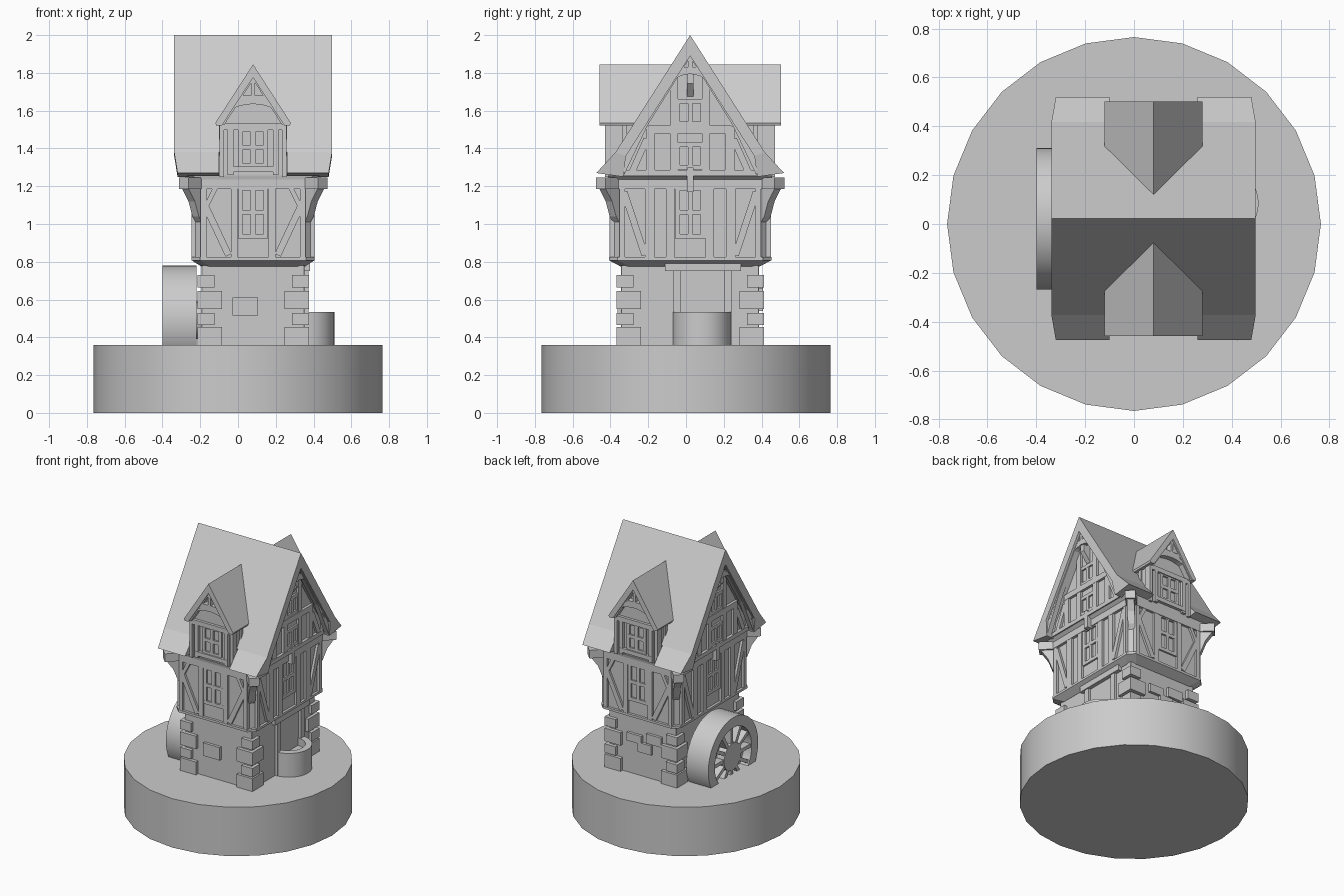
import bpy, bmesh, math
from mathutils import Matrix, Vector

if "Cube" in bpy.data.objects:
    bpy.data.objects.remove(bpy.data.objects["Cube"])

GREY = (0.6, 0.6, 0.6, 1)
mat = bpy.data.materials.new("plain grey")
mat.use_nodes = True
mat.diffuse_color = GREY
mat.node_tree.nodes["Principled BSDF"].inputs["Base Color"].default_value = GREY

CX, CY = 0.08, 0.022          # house centre
LONG, GABLE = ("front", "back"), ("right", "left")


def finish(name, bm, smooth=False):
    bmesh.ops.recalc_face_normals(bm, faces=bm.faces)
    me = bpy.data.meshes.new(name)
    bm.to_mesh(me)
    bm.free()
    me.materials.append(mat)
    ob = bpy.data.objects.new(name, me)
    bpy.context.collection.objects.link(ob)
    if smooth:
        bpy.ops.object.select_all(action='DESELECT')
        ob.select_set(True)
        bpy.context.view_layer.objects.active = ob
        bpy.ops.object.shade_smooth_by_angle(angle=math.radians(35))
    return ob


def place(face, u, z, out):
    """Point on a house side: u across, z up, out from the house centre."""
    x, y = {"front": (u, -out), "back": (-u, out),
            "right": (out, u), "left": (-out, -u)}[face]
    return (CX + x, CY + y, z)


def prism(bm, face, pts, out0, out1):
    a = [bm.verts.new(place(face, u, z, out0)) for u, z in pts]
    b = [bm.verts.new(place(face, u, z, out1)) for u, z in pts]
    n = len(pts)
    bm.faces.new(a)
    bm.faces.new(b)
    for i in range(n):
        bm.faces.new((a[i], a[(i + 1) % n], b[(i + 1) % n], b[i]))
    return a, b


def rect(bm, face, u0, u1, z0, z1, out0, out1):
    return prism(bm, face, [(u0, z0), (u1, z0), (u1, z1), (u0, z1)], out0, out1)


def bar(bm, face, p, q, w, out0, out1):
    p, q = Vector(p), Vector(q)
    s = (q - p).normalized().orthogonal() * w / 2
    prism(bm, face, [p - s, q - s, q + s, p + s], out0, out1)


def mirrored(bm, face, bars, out0, out1):
    for p, q, w in bars:
        for s in (1, -1):
            bar(bm, face, (s * p[0], p[1]), (s * q[0], q[1]), w, out0, out1)


def window(bm, face, z0, z1, rows, out):
    """Lattice of bars, two panes wide."""
    half, w = 0.08, 0.025
    for u in (-half + w / 2, 0, half - w / 2):
        bar(bm, face, (u, z0), (u, z1), w, out - 0.02, out + 0.012)
    for i in range(rows + 1):
        z = z0 + (z1 - z0) * i / rows
        bar(bm, face, (-half, z), (half, z), w, out - 0.02, out + 0.0125)


def arch(bm, face, inner, apex, slope, top, out0, out1):
    """Curved brace filling the space between an arch and the rafters."""
    for s in (1, -1):
        outer = [(u, min(top, apex - slope * u)) for u, z in inner]
        for i in range(len(inner) - 1):
            quad = [inner[i], inner[i + 1], outer[i + 1], outer[i]]
            prism(bm, face, [(s * u, z) for u, z in quad], out0, out1)


def storey(bm, z0, hx0, hy0, z1, hx1, hy1, c):
    rings = []
    for z, hx, hy in ((z0, hx0, hy0), (z1, hx1, hy1)):
        pts = [(hx, hy - c), (hx - c, hy), (c - hx, hy), (-hx, hy - c),
               (-hx, c - hy), (c - hx, -hy), (hx - c, -hy), (hx, c - hy)]
        rings.append([bm.verts.new((CX + x, CY + y, z)) for x, y in pts])
    a, b = rings
    bm.faces.new(a)
    bm.faces.new(b)
    for i in range(8):
        j = (i + 1) % 8
        bm.faces.new((a[i], a[j], b[j], b[i]))


def lathe(bm, profile, n, matrix):
    """Closed (radius, height) loop turned around an axis."""
    rings = []
    for i in range(n):
        t = 2 * math.pi * i / n
        rings.append([bm.verts.new(matrix @ Vector((r * math.cos(t), r * math.sin(t), h)))
                      for r, h in profile])
    m = len(profile)
    for i in range(n):
        a, b = rings[i], rings[(i + 1) % n]
        for k in range(m):
            bm.faces.new((a[k], a[(k + 1) % m], b[(k + 1) % m], b[k]))


def disc(bm, r, h0, h1, n, matrix):
    mid = matrix @ Matrix.Translation((0, 0, (h0 + h1) / 2))
    bmesh.ops.create_cone(bm, cap_ends=True, segments=n, radius1=r, radius2=r,
                          depth=h1 - h0, matrix=mid)


# Round base
bm = bmesh.new()
disc(bm, 0.765, 0, 0.36, 24, Matrix())
finish("round_base", bm, True)

# Stone ground floor and jettied timber storey
bm = bmesh.new()
storey(bm, 0.34, 0.272, 0.365, 0.78, 0.272, 0.365, 0.002)
finish("stone_walls", bm)
bm = bmesh.new()
storey(bm, 0.775, 0.275, 0.368, 0.808, 0.325, 0.43, 0.045)
storey(bm, 0.808, 0.325, 0.43, 0.825, 0.325, 0.43, 0.045)
storey(bm, 0.82, 0.307, 0.412, 1.245, 0.307, 0.412, 0.04)
storey(bm, 1.235, 0.325, 0.43, 1.257, 0.35, 0.435, 0.03)
finish("upper_storey", bm)

# Corner stones and loose wall stones
bm = bmesh.new()
for z0, z1, size in ((0.36, 0.455, 0.13), (0.465, 0.53, 0.09),
                     (0.55, 0.645, 0.13), (0.665, 0.73, 0.09)):
    for s in (1, -1):
        for face, hu, out in (("front", 0.295, 0.39), ("back", 0.295, 0.39)):
            a, b = sorted((s * hu, s * (hu - size)))
            rect(bm, face, a, b, z0, z1, out - size, out)
rect(bm, "front", -0.11, 0.025, 0.515, 0.61, 0.35, 0.385)
for u0, u1, z0, z1 in ((-0.12, 0.0, 0.6, 0.66), (-0.03, 0.08, 0.54, 0.61), (0.04, 0.16, 0.62, 0.69)):
    rect(bm, "back", u0, u1, z0, z1, 0.35, 0.385)
finish("wall_stones", bm)

# Doorway with trough on the right-hand wall
bm = bmesh.new()
rect(bm, "right", -0.132, 0.268, 0.75, 0.808, 0.25, 0.3)
for u in (-0.092, 0.178):
    rect(bm, "right", u, u + 0.04, 0.36, 0.75, 0.25, 0.292)
finish("doorway_frame", bm)
bm = bmesh.new()
m = Matrix.Translation((0.355, 0.085, 0))
lathe(bm, [(0.11, 0.35), (0.155, 0.35), (0.155, 0.535), (0.11, 0.535)], 32, m)
disc(bm, 0.115, 0.35, 0.48, 32, m)
finish("trough", bm, True)

# Timber framing of the long walls and gable walls
bm = bmesh.new()
for f in LONG:
    mirrored(bm, f, [((0.1, 0.82), (0.1, 1.19), 0.036), ((0.263, 0.82), (0.263, 1.2), 0.03),
                     ((0.255, 1.1), (0.13, 0.835), 0.036), ((0.2, 1.19), (0.255, 1.08), 0.025)],
             0.38, 0.428)
    bar(bm, f, (-0.28, 1.21), (0.28, 1.21), 0.05, 0.38, 0.43)
    window(bm, f, 0.935, 1.19, 2, 0.412)
for f in GABLE:
    mirrored(bm, f, [((0.105, 0.82), (0.105, 1.235), 0.045), ((0.215, 0.82), (0.215, 1.235), 0.05),
                     ((0.36, 0.82), (0.36, 1.2), 0.03), ((0.35, 1.17), (0.24, 0.835), 0.036)],
             0.28, 0.325)
    bar(bm, f, (-0.38, 1.21), (0.38, 1.21), 0.05, 0.28, 0.327)
    window(bm, f, 0.935, 1.19, 2, 0.307)
    bar(bm, f, (0, 1.17), (0, 1.3), 0.035, 0.3, 0.358)
    mirrored(bm, f, [((0.085, 1.26), (0.085, 1.78), 0.042), ((0.21, 1.26), (0.21, 1.52), 0.05),
                     ((0.31, 1.27), (0.23, 1.45), 0.035)], 0.3, 0.352)
    bar(bm, f, (-0.22, 1.5), (0.22, 1.5), 0.042, 0.3, 0.354)
    bar(bm, f, (-0.36, 1.27), (0.36, 1.27), 0.03, 0.3, 0.356)
    window(bm, f, 1.3, 1.42, 1, 0.335)
    window(bm, f, 1.53, 1.65, 1, 0.335)
finish("timber_frame", bm)

# Corner brackets under the eaves
bm = bmesh.new()
for sx in (1, -1):
    for sy in (1, -1):
        d, side = Vector((sx, sy, 0)).normalized(), Vector((-sy, sx, 0)).normalized() * 0.024
        o = Vector((CX + sx * 0.29, CY + sy * 0.395, 0))
        for prof, w in (([(-0.02, 0.99), (0.02, 1.04), (0.05, 1.12), (0.1, 1.19), (-0.02, 1.19)], 1),
                        ([(-0.02, 1.185), (0.11, 1.185), (0.11, 1.245), (-0.02, 1.245)], 1.5)):
            a, b = [[bm.verts.new(o + d * r + side * w * k + Vector((0, 0, z))) for r, z in prof]
                    for k in (1, -1)]
            bm.faces.new(a)
            bm.faces.new(b)
            for i in range(len(a)):
                bm.faces.new((a[i - 1], a[i], b[i], b[i - 1]))
finish("eave_brackets", bm)

# Main roof with flared eaves that stop beside the dormers
bm = bmesh.new()
prism(bm, "right", [(0, 2), (0.395, 1.38), (0.34, 1.36), (0, 1.89), (-0.34, 1.36), (-0.395, 1.38)],
      -0.418, 0.418)
for f in GABLE:
    for s in (1, -1):
        prof = [(0.395, 1.38), (0.497, 1.27), (0.355, 1.25), (0.34, 1.36)]
        a, b = prism(bm, f, [(s * u, z) for u, z in prof], 0.18, 0.418)
        for v in b[1:3]:
            v.co.x += 0.018 if f == "left" else -0.018
finish("main_roof", bm)

# Gable walls, rafters, arched braces and hoist struts
bm = bmesh.new()
prism(bm, "right", [(-0.36, 1.25), (0.36, 1.25), (0.35, 1.36), (0, 1.91), (-0.35, 1.36)], -0.335, 0.335)
finish("gable_walls", bm)
bm = bmesh.new()
curve = [(0.35, 1.26), (0.25, 1.47), (0.17, 1.64), (0.1, 1.755), (0.05, 1.785), (0, 1.795)]
for f in GABLE:
    arch(bm, f, curve, 1.93, 1.6, 1.83, 0.365, 0.4)
    mirrored(bm, f, [((0, 1.93), (0.35, 1.37), 0.05)], 0.365, 0.401)
    bar(bm, f, (0, 1.8), (0, 1.94), 0.024, 0.365, 0.4)
    a, b = rect(bm, f, -0.018, 0.018, 1.67, 1.8, 0.33, 0.39)
    for v in b[:2]:
        v.co.z = 1.745
finish("gable_braces", bm)

# Dormers front and back
walls, roofs, frame = bmesh.new(), bmesh.new(), bmesh.new()
curve = [(0.165 * math.cos(t), 1.53 + 0.105 * math.sin(t))
         for t in [math.pi / 2 * i / 8 for i in range(9)]]
for f in LONG:
    prism(walls, f, [(-0.17, 1.25), (0.17, 1.25), (0.17, 1.54), (0, 1.8), (-0.17, 1.54)], 0.05, 0.43)
    prism(roofs, f, [(0, 1.845), (0.2, 1.535), (0.195, 1.522), (0.165, 1.522), (0, 1.775),
                     (-0.165, 1.522), (-0.195, 1.522), (-0.2, 1.535)], 0.05, 0.48)
    arch(frame, f, curve, 1.80, 1.57, 1.68, 0.42, 0.468)
    mirrored(frame, f, [((0, 1.80), (0.17, 1.535), 0.04)], 0.42, 0.469)
    bar(frame, f, (0, 1.66), (0, 1.8), 0.02, 0.42, 0.468)
    mirrored(frame, f, [((0.12, 1.26), (0.12, 1.52), 0.03), ((0.165, 1.25), (0.165, 1.53), 0.024),
                        ((0.172, 1.515), (0.0, 1.515), 0.035)], 0.4, 0.45)
    bar(frame, f, (-0.13, 1.29), (0.13, 1.29), 0.03, 0.4, 0.452)
    window(frame, f, 1.31, 1.5, 2, 0.43)
    for s in (1, -1):
        bar(frame, f, (s * 0.17, 1.4), (s * 0.17, 1.53), 0.02, 0.335, 0.36)
finish("dormer_walls", walls)
finish("dormer_roofs", roofs)
finish("dormer_frames", frame)

# Water wheel, turning around the x axis
bm = bmesh.new()
m = Matrix.Translation((0, 0.022, 0.49)) @ Matrix.Rotation(math.pi / 2, 4, 'Y')
lathe(bm, [(0.215, -0.4), (0.29, -0.4), (0.29, -0.22), (0.215, -0.22)], 40, m)
disc(bm, 0.22, -0.335, -0.3, 40, m)
disc(bm, 0.1, -0.395, -0.18, 24, m)
for i in range(12):
    turn = m @ Matrix.Rotation(math.pi / 6 * i, 4, 'Z') @ Matrix.Translation((0.155, 0, -0.36))
    bmesh.ops.create_cube(bm, size=1, matrix=turn @ Matrix.Diagonal((0.14, 0.026, 0.06, 1)))
finish("water_wheel", bm, True)
